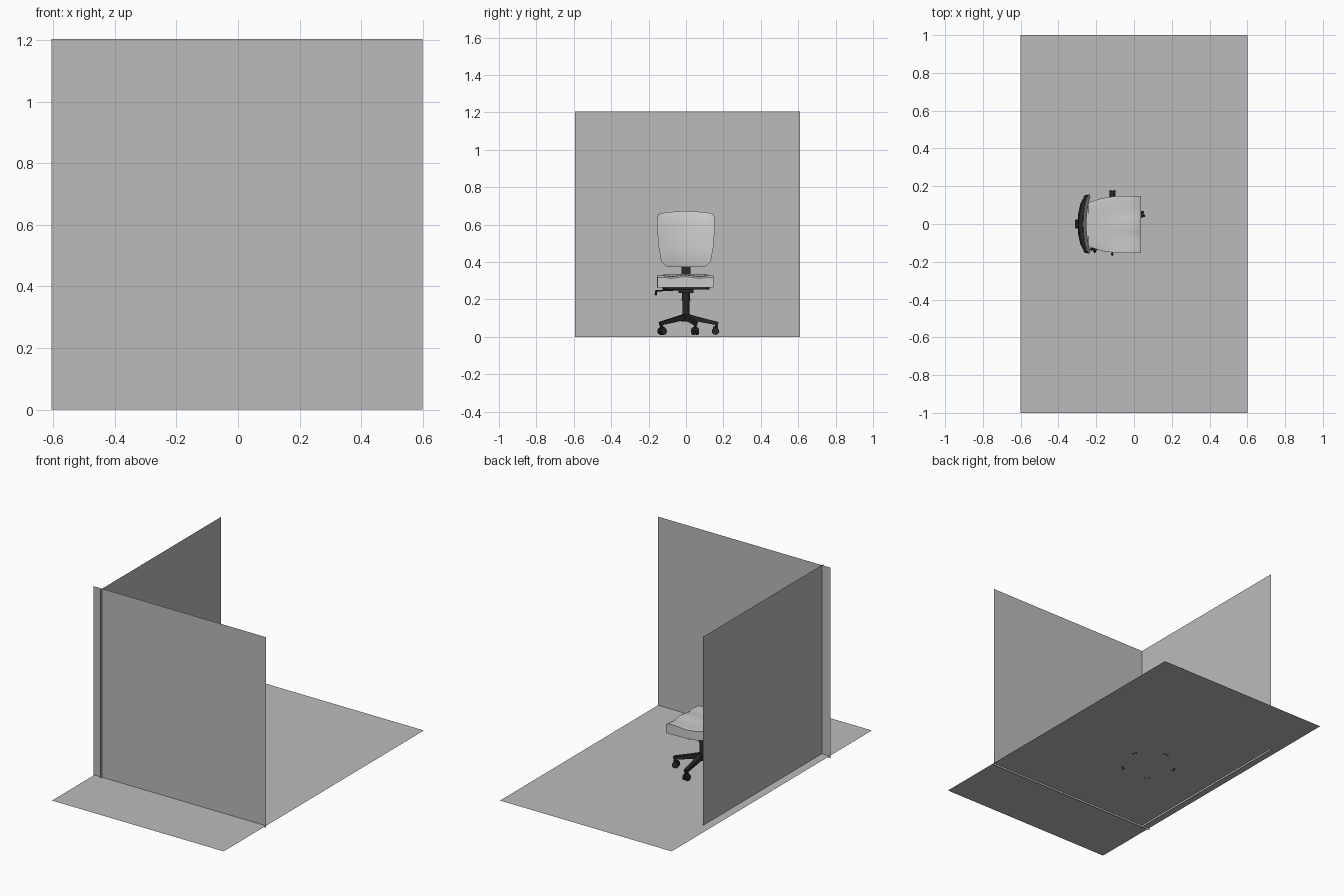
import bpy, bmesh, math
from mathutils import Vector

if "Cube" in bpy.data.objects:
    bpy.data.objects.remove(bpy.data.objects["Cube"])


def material(name, v):
    m = bpy.data.materials.new(name)
    m.diffuse_color = (v, v, v, 1)
    m.use_nodes = True
    m.node_tree.nodes["Principled BSDF"].inputs["Base Color"].default_value = m.diffuse_color
    return m


BLACK = material("black_plastic", 0.02)
FABRIC = material("light_fabric", 0.8)
PANEL = material("panel_grey", 0.5)
CX = -0.115  # chair centre in x


def finish(name, bm, *mats):
    me = bpy.data.meshes.new(name)
    bm.to_mesh(me)
    bm.free()
    ob = bpy.data.objects.new(name, me)
    bpy.context.collection.objects.link(ob)
    for m in mats:
        me.materials.append(m)
    return ob


def plane(name, *pts):
    bm = bmesh.new()
    bm.faces.new([bm.verts.new(p) for p in pts])
    return finish(name, bm, PANEL)


def slab(name, upper, lower, *mats):
    """Closed cushion between two point grids; lower and rim use the last material."""
    bm = bmesh.new()
    grids = [[[bm.verts.new(p) for p in row] for row in g] for g in (upper, lower)]
    n, m = len(upper), len(upper[0])
    for k, g in enumerate(grids):
        for i in range(n - 1):
            for j in range(m - 1):
                f = bm.faces.new((g[i][j], g[i + 1][j], g[i + 1][j + 1], g[i][j + 1]))
                f.material_index = k if len(mats) > 1 else 0
    rim = ([(0, j) for j in range(m)] + [(i, m - 1) for i in range(1, n)]
           + [(n - 1, j) for j in range(m - 2, -1, -1)] + [(i, 0) for i in range(n - 2, 0, -1)])
    u, l = grids
    for (a, b), (c, d) in zip(rim, rim[1:] + rim[:1]):
        f = bm.faces.new((u[a][b], u[c][d], l[c][d], l[a][b]))
        f.material_index = len(mats) - 1
    bmesh.ops.recalc_face_normals(bm, faces=bm.faces)
    ob = finish(name, bm, *mats)
    bpy.ops.object.select_all(action='DESELECT')
    ob.select_set(True)
    bpy.context.view_layer.objects.active = ob
    bpy.ops.object.shade_smooth_by_angle(angle=math.radians(30))
    return ob


def beam(name, path, side):
    """Black bar along path points (point, half width, half height); side is the width axis."""
    bm = bmesh.new()
    side = Vector(side).normalized()
    rings = []
    for i, (p, w, h) in enumerate(path):
        t = Vector(path[min(i + 1, len(path) - 1)][0]) - Vector(path[max(i - 1, 0)][0])
        up = side.cross(t.normalized())
        rings.append([bm.verts.new(Vector(p) + side * w * a + up * h * b)
                      for a, b in ((-1, -1), (1, -1), (1, 1), (-1, 1))])
    for r, s in zip(rings, rings[1:]):
        for k in range(4):
            bm.faces.new((r[k], r[(k + 1) % 4], s[(k + 1) % 4], s[k]))
    bm.faces.new(rings[0])
    bm.faces.new(rings[-1])
    bmesh.ops.recalc_face_normals(bm, faces=bm.faces)
    return finish(name, bm, BLACK)


def cyl(name, a, b, r1, r2=None, n=12):
    a, b = Vector(a), Vector(b)
    bm = bmesh.new()
    bmesh.ops.create_cone(bm, cap_ends=True, segments=n, radius1=r1,
                          radius2=r1 if r2 is None else r2, depth=(b - a).length)
    ob = finish(name, bm, BLACK)
    ob.rotation_mode = 'QUATERNION'
    ob.rotation_quaternion = Vector((0, 0, 1)).rotation_difference(b - a)
    ob.location = (a + b) / 2
    return ob


# floor and two partition walls
F, H = 0.012, 1.204
plane("floor", (-0.6, -1, F), (0.6, -1, F), (0.6, 1, F), (-0.6, 1, F))
plane("front_wall", (-0.605, -0.577, 0), (0.599, -0.577, 0), (0.599, -0.577, H), (-0.605, -0.577, H))
plane("side_wall", (-0.546, -0.593, 0), (-0.546, 0.61, 0), (-0.546, 0.61, H), (-0.546, -0.593, H))

# seat cushion: rows of (x, half width, top z, bottom z)
cols = [-1, -0.8, -0.5, -0.25, 0, 0.25, 0.5, 0.8, 1]
seat_rows = [(-0.258, 0.10, 0.328, 0.292), (-0.24, 0.117, 0.337, 0.28), (-0.17, 0.14, 0.328, 0.268),
             (-0.10, 0.15, 0.325, 0.266), (-0.03, 0.151, 0.332, 0.266), (0.02, 0.151, 0.331, 0.264),
             (0.037, 0.150, 0.322, 0.264)]
top, bot = [], []
for x, w, zt, zb in seat_rows:
    k = min(1, max(0, (x + 0.2) / 0.2))
    top.append([(x, w * t - 0.003, zt - 0.010 * (1 - abs(2 * abs(t) - 1)) * k
                 - (0.004 if abs(t) == 1 else 0)) for t in cols])
    bot.append([(x, w * t - 0.003, zb) for t in cols])
slab("seat", top, bot, FABRIC)

# curved plate and mechanism under the seat
beam("seat_plate", [((-0.24, 0, 0.270), 0.09, 0.007), ((-0.11, 0, 0.262), 0.125, 0.008),
                    ((0.02, 0, 0.260), 0.11, 0.006)], (0, 1, 0))
beam("tilt_mechanism", [((-0.19, 0, 0.252), 0.035, 0.012), ((-0.05, 0, 0.248), 0.04, 0.014)], (0, 1, 0))

# backrest: fabric front, black shell; rows of (z, half width, front x)
back_rows = [(0.373, 0.10, -0.262), (0.40, 0.132, -0.254), (0.48, 0.146, -0.252),
             (0.60, 0.156, -0.262), (0.655, 0.150, -0.267), (0.672, 0.135, -0.272)]
bcols = [-1, -0.7, -0.35, 0, 0.35, 0.7, 1]
front, rear = [], []
for i, (z, w, x) in enumerate(back_rows):
    rise = 0.012 if i == len(back_rows) - 1 else 0
    inset = 0.012 if i in (0, len(back_rows) - 1) else 0
    front.append([(x + 1.0 * (w * t) ** 2, w * t, z - rise * t * t) for t in bcols])
    rear.append([(x - 0.032 + inset + 1.0 * (w * t) ** 2 + 0.012 * abs(t) ** 4, w * t * 0.985,
                  z - rise * t * t) for t in bcols])
slab("backrest", front, rear, FABRIC, BLACK)

# curved support bar joining seat and backrest
beam("back_support", [((-0.15, 0, 0.254), 0.024, 0.008), ((-0.25, 0, 0.262), 0.024, 0.008),
                      ((-0.288, 0, 0.29), 0.024, 0.009), ((-0.298, 0, 0.35), 0.024, 0.010),
                      ((-0.300, 0, 0.47), 0.022, 0.012)], (0, 1, 0))

# gas lift column and hub
cyl("lift_sleeve", (CX, 0, 0.195), (CX, 0, 0.25), 0.023, 0.021)
cyl("lift_column", (CX, 0, 0.09), (CX, 0, 0.21), 0.018)
cyl("base_hub", (CX, 0, 0.083), (CX, 0, 0.122), 0.026, 0.021)

# height lever
cyl("lever_rod", (CX, -0.03, 0.252), (CX, -0.157, 0.246), 0.004, n=8)
cyl("lever_handle", (CX, -0.157, 0.250), (CX, -0.163, 0.222), 0.006, n=8)

# five legs, each with a twin-wheel caster
for i in range(5):
    a = math.radians(18 + 72 * i)
    d, s = Vector((math.cos(a), math.sin(a), 0)), Vector((-math.sin(a), math.cos(a), 0))
    at = lambda r, z, o=0: Vector((CX, 0, z)) + d * r + s * o
    beam(f"base_leg_{i}", [(at(0.01, 0.106), 0.014, 0.015), (at(0.09, 0.088), 0.012, 0.012),
                           (at(0.172, 0.070), 0.010, 0.009)], s)
    cyl(f"caster_stem_{i}", at(0.162, 0.036), at(0.162, 0.07), 0.007, n=8)
    beam(f"caster_hood_{i}", [(at(0.145, 0.046), 0.006, 0.010), (at(0.172, 0.046), 0.006, 0.008)], s)
    for sg in (-1, 1):
        cyl(f"caster_wheel_{i}_{'lr'[sg > 0]}", at(0.158, 0.030, sg * 0.005),
            at(0.158, 0.030, sg * 0.016), 0.020)
